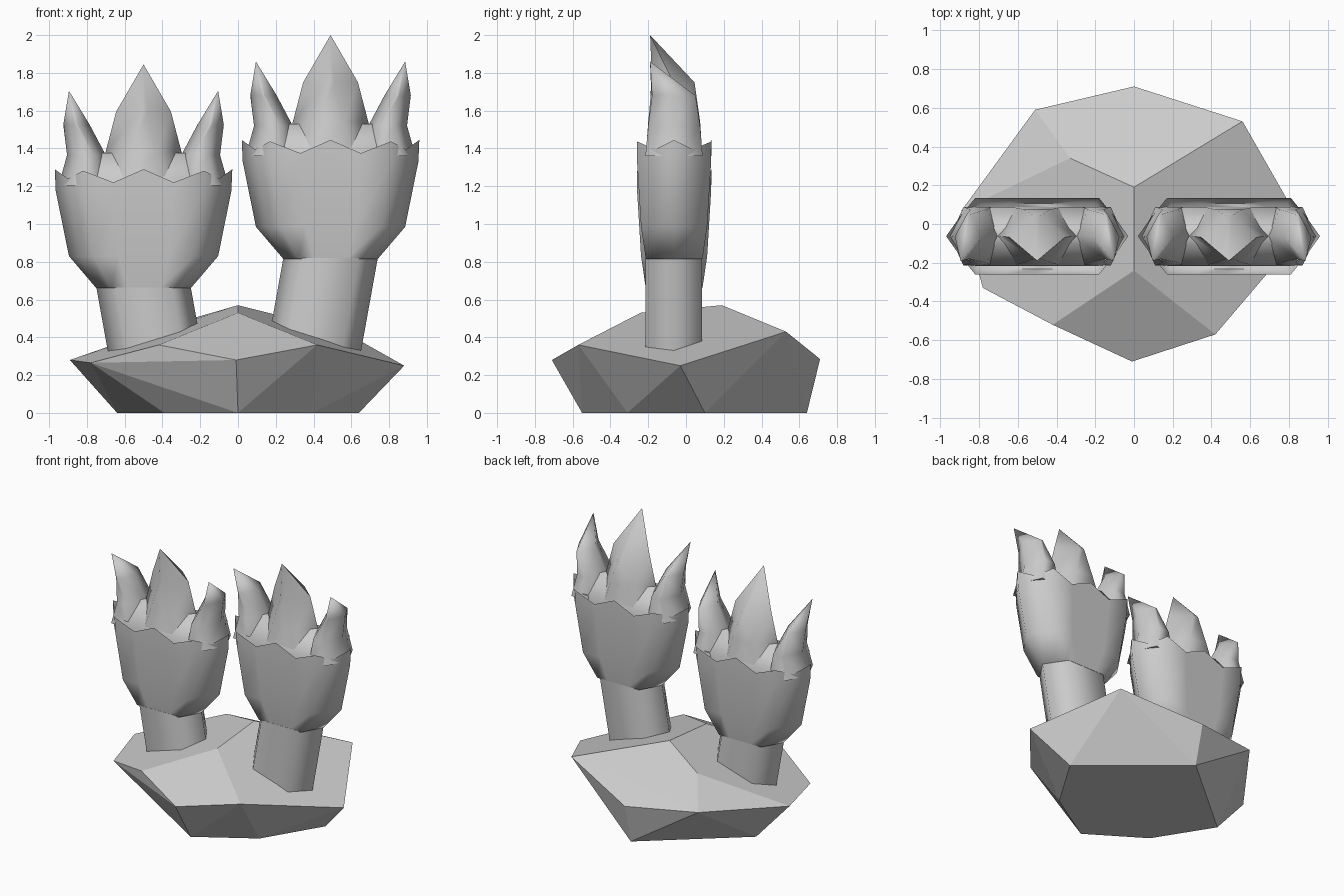
import bpy, bmesh, math

cube = bpy.data.objects.get("Cube")
if cube:
    bpy.data.objects.remove(cube)

grey = bpy.data.materials.new("stone_grey")
grey.use_nodes = True
grey.diffuse_color = (0.6, 0.6, 0.6, 1)
grey.node_tree.nodes["Principled BSDF"].inputs["Base Color"].default_value = (0.6, 0.6, 0.6, 1)


def finish(bm, name, smooth=None):
    """Turn a bmesh into a named object, smooth below the given angle."""
    bmesh.ops.remove_doubles(bm, verts=bm.verts, dist=0.0005)
    bmesh.ops.recalc_face_normals(bm, faces=bm.faces)
    mesh = bpy.data.meshes.new(name)
    bm.to_mesh(mesh)
    bm.free()
    mesh.materials.append(grey)
    ob = bpy.data.objects.new(name, mesh)
    bpy.context.collection.objects.link(ob)
    if smooth:
        bpy.ops.object.select_all(action='DESELECT')
        ob.select_set(True)
        bpy.context.view_layer.objects.active = ob
        bpy.ops.object.shade_smooth_by_angle(angle=math.radians(smooth))


def loft(name, rings, smooth):
    """Skin a stack of equal-length rings and cap both ends."""
    bm = bmesh.new()
    rows = [[bm.verts.new(p) for p in ring] for ring in rings]
    n = len(rows[0])
    for a, b in zip(rows, rows[1:]):
        for i in range(n):
            j = (i + 1) % n
            bm.faces.new((a[i], a[j], b[j], b[i]))
    bm.faces.new(rows[0][::-1])
    bm.faces.new(rows[-1])
    finish(bm, name, smooth)


def hexagon(x0, x1, yf, yb, z, k):
    """Six-sided section, pointed left and right; k is the flat's share of the width."""
    c, h, m = (x0 + x1) / 2, (x1 - x0) / 2 * k, (yf + yb) / 2
    return [(c - h, yf, z), (c + h, yf, z), (x1, m, z),
            (c + h, yb, z), (c - h, yb, z), (x0, m, z)]


# Faceted rock base: underside, widest ring, top ridge
rock_points = [
    (0, -0.55, 0), (0.39, -0.31, 0), (0.64, 0.10, 0),
    (0, 0.64, 0), (-0.64, 0.10, 0), (-0.39, -0.30, 0),
    (-0.01, -0.71, 0.28), (0.42, -0.57, 0.36), (0.88, -0.03, 0.25), (0.56, 0.53, 0.43),
    (0, 0.71, 0.285), (-0.51, 0.59, 0.33), (-0.89, 0.07, 0.28), (-0.78, -0.33, 0.265),
    (-0.42, -0.52, 0.36),
    (0, 0.19, 0.57), (0, -0.24, 0.53), (-0.33, 0.34, 0.475)]
bm = bmesh.new()
for p in rock_points:
    bm.verts.new(p)
bmesh.ops.convex_hull(bm, input=bm.verts[:])
loose = [v for v in bm.verts if not v.link_faces]
bmesh.ops.delete(bm, geom=loose, context='VERTS')
bmesh.ops.dissolve_limit(bm, angle_limit=math.radians(3), verts=bm.verts[:], edges=bm.edges[:])
finish(bm, "rock_base")

# Quarter outline of the palm: x, depth share, rim height
QUARTER = [(0, 1, 1.445), (0.16, 1, 1.375), (0.32, 1, 1.437), (0.40, 0.5, 1.395), (0.47, 0, 1.445)]
OUTLINE = ([(x, -y, z) for x, y, z in QUARTER]
           + [(x, y, z) for x, y, z in QUARTER[3::-1]]
           + [(-x, y, z) for x, y, z in QUARTER[1:]]
           + [(-x, -y, z) for x, y, z in QUARTER[3:0:-1]])


def make_hand(side, label, cx, dz):
    # Palm: tapered cup with a jagged rim
    def ring(half, depth, z=None):
        s = half / 0.47
        return [(cx + x * s, -0.063 + y * depth, (rz if z is None else z) + dz)
                for x, y, rz in OUTLINE]
    loft(label + "_palm", [ring(0.25, 0.15, 0.815), ring(0.395, 0.175, 0.985),
                           ring(0.465, 0.196, 1.33), ring(0.47, 0.197),
                           ring(0.44, 0.17, 1.33)], 70)

    # Wrist: leaning column cut to the slope of the rock
    top_z = 0.82 + dz
    top = hexagon(cx - 0.25, cx + 0.25, -0.215, 0.085, top_z, 0.6)
    bottom = []
    for x, y, z in top:
        bx = side * x
        for _ in range(6):
            bz = 0.525 - 0.33 * bx
            bx = side * x - 0.18 * (top_z - bz)
        bottom.append((side * bx, y, bz))
    loft(label + "_wrist", [bottom, top], 70)

    # Knuckle mass: fills the cup and rises to a ridge between the fingers
    rows = [(-0.42, 0.42, -0.22, 0.09, 1.28, 0.75), (-0.44, 0.44, -0.215, 0.085, 1.40, 0.72),
            (-0.38, 0.38, -0.10, -0.02, 1.53, 0.7)]
    loft(label + "_knuckles", [hexagon(cx + a, cx + b, f, k, z + dz, w)
                               for a, b, f, k, z, w in rows], 70)

    # Middle claw
    rows = [(-0.26, 0.26, -0.215, 0.088, 1.34, 0.5), (-0.20, 0.20, -0.20, 0.075, 1.54, 0.35),
            (-0.145, 0.145, -0.18, 0.045, 1.75, 0.12), (0, 0, -0.19, -0.19, 2.0, 0)]
    loft(label + "_middle_claw", [hexagon(cx + a, cx + b, f, k, z + dz, w)
                                  for a, b, f, k, z, w in rows], 85)

    # Outer claws, mirrored about the hand's centre
    rows = [(0.17, 0.45, -0.215, 0.088, 1.36, 0.5), (0.20, 0.405, -0.20, 0.075, 1.52, 0.4),
            (0.285, 0.425, -0.18, 0.05, 1.68, 0.12), (0.395, 0.395, -0.19, -0.19, 1.86, 0)]
    for m, where in ((-1, "right"), (1, "left")):
        rings = [[(cx + m * x, y, z) for x, y, z in hexagon(a, b, f, k, h + dz, w)]
                 for a, b, f, k, h, w in rows]
        loft(f"{label}_{where}_claw", rings, 85)


make_hand(1, "left_hand", 0.49, 0.0)
make_hand(-1, "right_hand", -0.5, -0.155)
